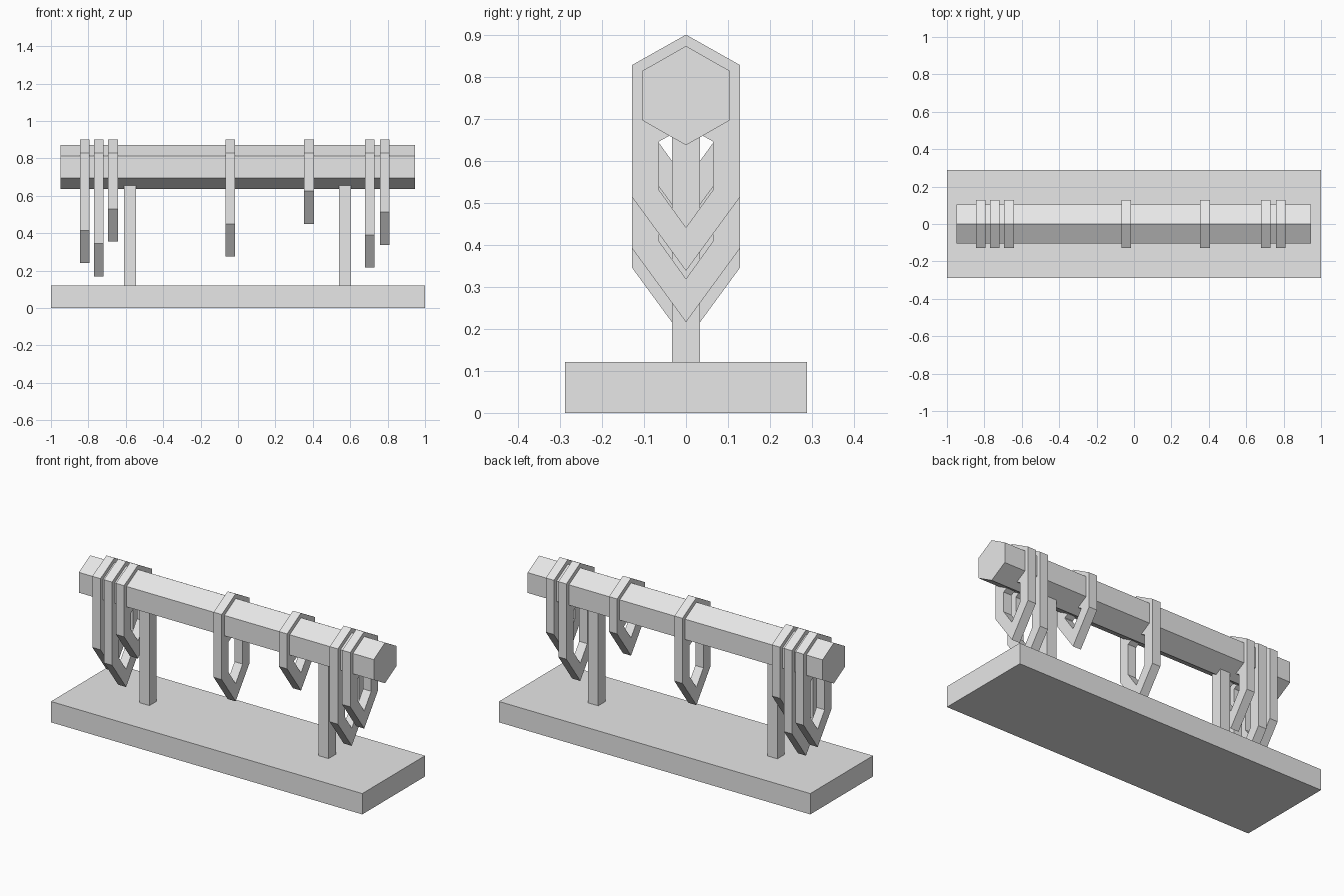
import bpy, bmesh

cube = bpy.data.objects.get("Cube")
if cube:
    bpy.data.objects.remove(cube, do_unlink=True)

GREY = (0.8, 0.8, 0.8, 1.0)
mat = bpy.data.materials.new("light grey")
mat.use_nodes = True
mat.diffuse_color = GREY
mat.node_tree.nodes["Principled BSDF"].inputs["Base Color"].default_value = GREY


def finish(name, bm):
    bmesh.ops.recalc_face_normals(bm, faces=bm.faces)
    mesh = bpy.data.meshes.new(name)
    bm.to_mesh(mesh)
    bm.free()
    mesh.materials.append(mat)
    obj = bpy.data.objects.new(name, mesh)
    bpy.context.collection.objects.link(obj)
    return obj


def box(name, x, half_x, half_y, z0, z1):
    bm = bmesh.new()
    bmesh.ops.create_cube(bm, size=1)
    for v in bm.verts:
        v.co = (x + v.co.x * 2 * half_x, v.co.y * 2 * half_y,
                (z0 + z1) / 2 + v.co.z * (z1 - z0))
    return finish(name, bm)


def hexagon(half_y, top, shoulder, low_shoulder, tip):
    """Upright six-sided outline as (y, z) points."""
    return [(0, top), (half_y, shoulder), (half_y, low_shoulder),
            (0, tip), (-half_y, low_shoulder), (-half_y, shoulder)]


def prism(name, outline, x0, x1):
    bm = bmesh.new()
    a, b = [[bm.verts.new((x, y, z)) for y, z in outline] for x in (x0, x1)]
    bm.faces.new(a)
    bm.faces.new(b)
    for i in range(len(a)):
        j = (i + 1) % len(a)
        bm.faces.new((a[i], a[j], b[j], b[i]))
    return finish(name, bm)


def ring(name, outer, inner, x0, x1):
    bm = bmesh.new()
    loops = [[bm.verts.new((x, y, z)) for y, z in line]
             for line, x in ((outer, x0), (outer, x1), (inner, x1), (inner, x0))]
    for k in range(4):
        a, b = loops[k], loops[(k + 1) % 4]
        for i in range(len(a)):
            j = (i + 1) % len(a)
            bm.faces.new((a[i], a[j], b[j], b[i]))
    return finish(name, bm)


# Base slab and the two posts
box("base", 0, 1.0, 0.288, 0, 0.121)
box("right_post", -0.578, 0.032, 0.033, 0.121, 0.7)
box("left_post", 0.573, 0.032, 0.033, 0.121, 0.7)

# Six-sided horizontal bar
prism("bar", hexagon(0.104, 0.873, 0.814, 0.696, 0.637), -0.95, 0.945)

# Hanging links: position along the bar and height of the lower tip
links = [(-0.82, 0.24), (-0.745, 0.17), (-0.668, 0.356), (-0.041, 0.275),
         (0.379, 0.45), (0.705, 0.216), (0.785, 0.338)]
for n, (x, tip) in enumerate(links, 1):
    outer = hexagon(0.128, 0.9, 0.828, tip + 0.175, tip)
    inner = hexagon(0.064, 0.682, 0.646, tip + 0.192, tip + 0.103)
    ring(f"hanging_link_{n}", outer, inner, x - 0.026, x + 0.026)
